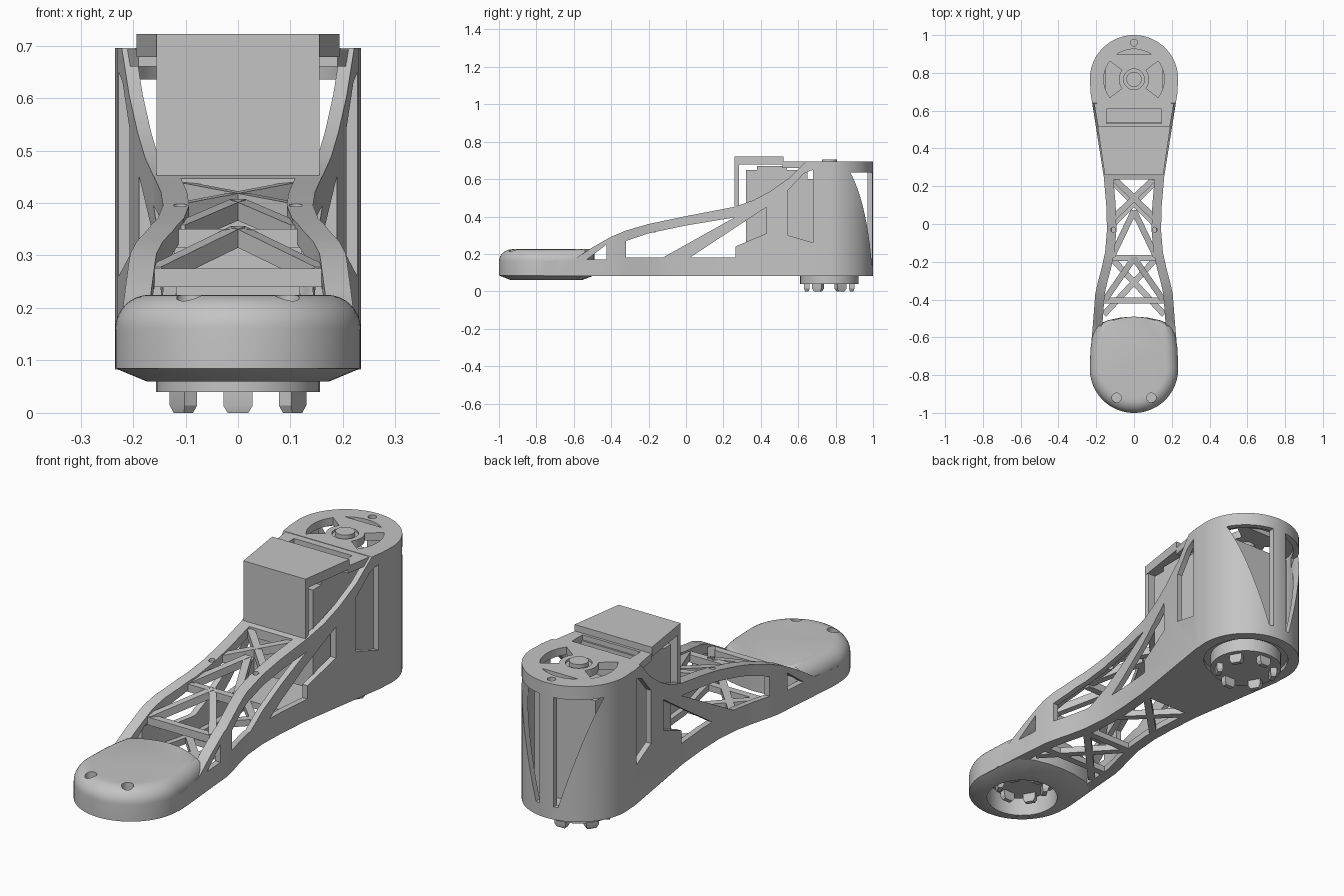
import bpy, bmesh, math
from mathutils import Vector

if "Cube" in bpy.data.objects:
    bpy.data.objects.remove(bpy.data.objects["Cube"])

grey = bpy.data.materials.new("plain grey")
grey.use_nodes = True
COLOUR = (0.55, 0.55, 0.55, 1)
grey.diffuse_color = COLOUR
grey.node_tree.nodes["Principled BSDF"].inputs["Base Color"].default_value = COLOUR

REAR, R = 0.766, 0.234
parts = []


def loft(name, rings, keep=True):
    """Closed solid through matching rings of points."""
    bm = bmesh.new()
    loops = [[bm.verts.new(p) for p in ring] for ring in rings]
    n = len(loops[0])
    for a, b in zip(loops, loops[1:]):
        for i in range(n):
            j = (i + 1) % n
            bm.faces.new((a[i], a[j], b[j], b[i]))
    bm.faces.new(loops[0][::-1])
    bm.faces.new(loops[-1])
    bmesh.ops.recalc_face_normals(bm, faces=bm.faces)
    mesh = bpy.data.meshes.new(name)
    bm.to_mesh(mesh)
    bm.free()
    mesh.materials.append(grey)
    ob = bpy.data.objects.new(name, mesh)
    bpy.context.collection.objects.link(ob)
    if keep:
        parts.append(ob)
    return ob


def prism(name, pts, lo, hi, axis="z", keep=True):
    place = {"x": lambda p, h: (h, *p), "y": lambda p, h: (p[0], h, p[1]),
             "z": lambda p, h: (*p, h)}[axis]
    return loft(name, [[place(p, h) for p in pts] for h in (lo, hi)], keep)


def box(name, x, y0, y1, z0, z1, keep=True):
    return prism(name, [(-x, y0), (x, y0), (x, y1), (-x, y1)], z0, z1, "z", keep)


def arc(cx, cy, r, a0, a1, n):
    angles = [math.radians(a0 + (a1 - a0) * i / n) for i in range(n + 1)]
    return [(cx + r * math.cos(a), cy + r * math.sin(a)) for a in angles]


def disc(name, x, y, r, z0, z1, keep=True, n=40):
    return prism(name, arc(x, y, r, 0, 360, n)[:-1], z0, z1, "z", keep)


def boolean(ob, tool, op="DIFFERENCE"):
    mod = ob.modifiers.new(op, "BOOLEAN")
    mod.operation, mod.object, mod.solver = op, tool, "EXACT"
    deps = bpy.context.evaluated_depsgraph_get()
    mesh = bpy.data.meshes.new_from_object(ob.evaluated_get(deps))
    ob.modifiers.clear()
    ob.data = mesh
    bpy.data.objects.remove(tool)


def lerp(table, y):
    for (a, va), (b, vb) in zip(table, table[1:]):
        if y <= b:
            return va + (vb - va) * max(0, (y - a) / (b - a))
    return table[-1][1]


# Plan half-width and top height along the length
WIDTH = [(-0.76, 0.234), (-0.7, 0.232), (-0.5, 0.215), (-0.37, 0.205), (-0.31, 0.192),
         (-0.24, 0.173), (-0.15, 0.153), (-0.03, 0.143), (0.1, 0.147), (0.25, 0.16), (0.7, 0.231)]
TOP = [(-0.76, 0.16), (-0.6, 0.17), (-0.5, 0.235), (-0.4, 0.292), (-0.32, 0.325), (-0.2, 0.36),
       (0, 0.402), (0.26, 0.452), (0.36, 0.487), (0.45, 0.535), (0.55, 0.605), (0.64, 0.695)]


def sides(y0, y1, inset):
    ys = [y0] + [y for y, _ in WIDTH if y0 < y < y1] + [y1]
    right = [(lerp(WIDTH, y) - inset, y) for y in ys]
    return right, [(-x, y) for x, y in reversed(right)]


def plan(y0, inset=0):
    right, left = sides(y0, 0.72, inset)
    return right + arc(0, REAR, R - inset, 0, 180, 40) + left


# Body shell: plan cut by the side profile, then hollowed
body = prism("arm_shell", plan(-0.76), 0, 1)
profile = [(-0.8, 0.083), (1.1, 0.083), (1.1, 0.695)] + TOP[::-1] + [(-0.8, 0.16)]
boolean(body, prism("cut", profile, -1, 1, "x", False), "INTERSECT")
void = prism("void", plan(-0.62, 0.026), 0, 1, "z", False)
hollow = [(-0.9, 0.112), (1.1, 0.112), (1.1, 0.66), (0.64, 0.66), (0.64, 0.9), (0.27, 0.9),
          (0.27, 0.41), (0, 0.362), (-0.2, 0.32), (-0.4, 0.25), (-0.5, 0.195), (-0.9, 0.13)]
boolean(void, prism("cut", hollow, -1, 1, "x", False), "INTERSECT")
boolean(body, void)

# Side windows, both walls at once
windows = [
    [(-0.53, 0.17), (-0.425, 0.17), (-0.425, 0.25)],
    [(-0.32, 0.18), (-0.125, 0.18), (0.26, 0.395), (0, 0.352), (-0.2, 0.31), (-0.32, 0.27)],
    [(0.02, 0.18), (0.265, 0.18), (0.265, 0.24), (0.43, 0.31), (0.43, 0.45)],
    [(0.545, 0.3), (0.68, 0.26), (0.68, 0.65), (0.63, 0.63), (0.545, 0.54)],
]
for w in windows:
    boolean(body, prism("cut", w, -1, 1, "x", False))

# Tapered rear windows, mirrored
for s in (-1, 1):
    tri = [(s * x, z) for x, z in [(0.035, 0.14), (0.055, 0.14), (0.205, 0.635), (0.035, 0.635)]]
    boolean(body, prism("cut", tri, 0.85, 1.2, "y", False))

# Lattice opening through top and floor
right, left = sides(-0.56, 0.235, 0.05)
boolean(body, prism("cut", right + left, 0, 0.9, "z", False))

# Cap openings, screw holes and the turntable recess
for a0, a1 in [(-37, 37), (143, 217)]:
    sector = arc(0, REAR, 0.16, a0, a1, 12) + arc(0, REAR, 0.08, a1, a0, 12)
    boolean(body, prism("cut", sector, 0.6, 0.9, "z", False))
boolean(body, prism("cut", arc(0, REAR, 0.16, 55, 125, 12), 0.6, 0.9, "z", False))
boolean(body, disc("cut", 0, REAR, 0.055, 0.685, 0.9, False))
boolean(body, disc("cut", 0, 0.96, 0.018, 0.67, 0.9, False))
for s in (-1, 1):
    boolean(body, disc("cut", s * 0.11, -0.03, 0.013, 0.3, 0.9, False, 16))
boolean(body, disc("cut", 0, REAR, 0.185, 0, 0.1, False))
boolean(body, disc("cut", 0, -REAR, 0.155, 0, 0.15, False))

# Front pod: chamfered below, rounded above except at its rear edge, open underneath
half = [(0.23, -0.66), (0.222, -0.6), (0.208, -0.54), (0.14, -0.51), (0.07, -0.495)]
outline = arc(0, -REAR, R, 180, 360, 40) + half + [(0, -0.49)] + [(-x, y) for x, y in half[::-1]]
steps = [(0.06, 0.06), (0.085, 0)]
for i in range(9):
    a = math.radians(90 * i / 8)
    steps.append((0.16 + 0.065 * math.sin(a), 0.065 * (1 - math.cos(a))))


def pod_point(x, y, z, d):
    k = 1 - d / R
    rear = z > 0.1 and y > -0.7
    return (x * k, y if rear else -0.75 + (y + 0.75) * k, z)


pod = loft("front_pod", [[pod_point(x, y, z, d) for x, y in outline] for z, d in steps])
boolean(pod, disc("cut", 0, -REAR, 0.155, 0, 0.16, False))
for s in (-1, 1):
    boolean(pod, disc("cut", s * 0.092, -0.92, 0.025, 0.185, 0.4, False, 20))


# Lattice struts
def beam(name, a, b, width=0.032, depth=0.035):
    a, b = Vector(a), Vector(b)
    side = (b - a).cross(Vector((0, 0, 1))).normalized() * width / 2
    down = Vector((0, 0, -depth))
    loft(name, [[p + side, p - side, p - side + down, p + side + down] for p in (a, b)])


def top_z(y):
    return lerp(TOP, y) - 0.008


upper = [(0.1, 0.235, -0.11, 0.03), (0, 0.07, 0.115, -0.17), (0, -0.18, 0.16, -0.41)]
lower = [(0.12, 0.23, -0.11, 0.0), (0.12, -0.18, -0.16, -0.48)]
for s in (-1, 1):
    for x0, y0, x1, y1 in upper:
        beam("top_strut", (s * x0, y0, top_z(y0)), (s * x1, y1, top_z(y1)))
    for x0, y0, x1, y1 in lower:
        beam("floor_strut", (s * x0, y0, 0.112), (s * x1, y1, 0.112), depth=0.029)
for y in (-0.18, -0.405):
    x = lerp(WIDTH, y) - 0.04
    beam("top_crossbar", (-x, y, top_z(y) - 0.006), (x, y, top_z(y) - 0.006))
    beam("floor_crossbar", (-x, y, 0.111), (x, y, 0.111), depth=0.028)

# Rear bridge with slot, and the raised cover
bridge = prism("lid_bridge", [(-0.19, 0.515), (0.19, 0.515), (0.212, 0.645), (-0.212, 0.645)], 0.66, 0.693)
boolean(bridge, box("cut", 0.145, 0.532, 0.608, 0.6, 0.9, False))
prism("cover_top", [(-0.155, 0.26), (0.155, 0.26), (0.193, 0.52), (-0.193, 0.52)], 0.678, 0.722)
box("cover_front", 0.155, 0.26, 0.283, 0.444, 0.7)

# Servo and its rear housing inside, shaft cap on top
box("servo", 0.15, 0.32, 0.65, 0.2, 0.648)
box("servo_rear", 0.152, 0.645, 0.865, 0.11, 0.6)
box("servo_cap", 0.15, 0.38, 0.54, 0.64, 0.67)
disc("shaft_cap", 0, REAR, 0.04, 0.59, 0.705)


# Toothed turntable below the rear, matching socket in the pod
def coupling(name, y, r, z_flange, z_top, z_tip):
    disc(name + "_flange", 0, y, r, z_flange, z_top)
    for k in range(6):
        a = math.radians(30 + 60 * k)
        rad = Vector((math.cos(a), math.sin(a), 0))
        tan = Vector((-rad.y, rad.x, 0))
        mid = Vector((0, y, 0)) + rad * r * 0.77
        rings = []
        for z, f in [(z_tip, 0.7), (z_tip + 0.014, 1), (z_flange + 0.005, 1)]:
            rings.append([mid + rad * u * f * 0.014 + tan * v * f * 0.028 + Vector((0, 0, z))
                          for u, v in [(-1, -1), (1, -1), (1, 1), (-1, 1)]])
        loft(name + "_tooth", rings)


coupling("turntable", REAR, 0.156, 0.04, 0.105, 0)
coupling("socket", -REAR, 0.13, 0.13, 0.17, 0.09)

# Smooth curved faces, keep edges sharp
bpy.ops.object.select_all(action="DESELECT")
for ob in parts:
    ob.select_set(True)
bpy.context.view_layer.objects.active = body
bpy.ops.object.shade_smooth_by_angle(angle=math.radians(30))
